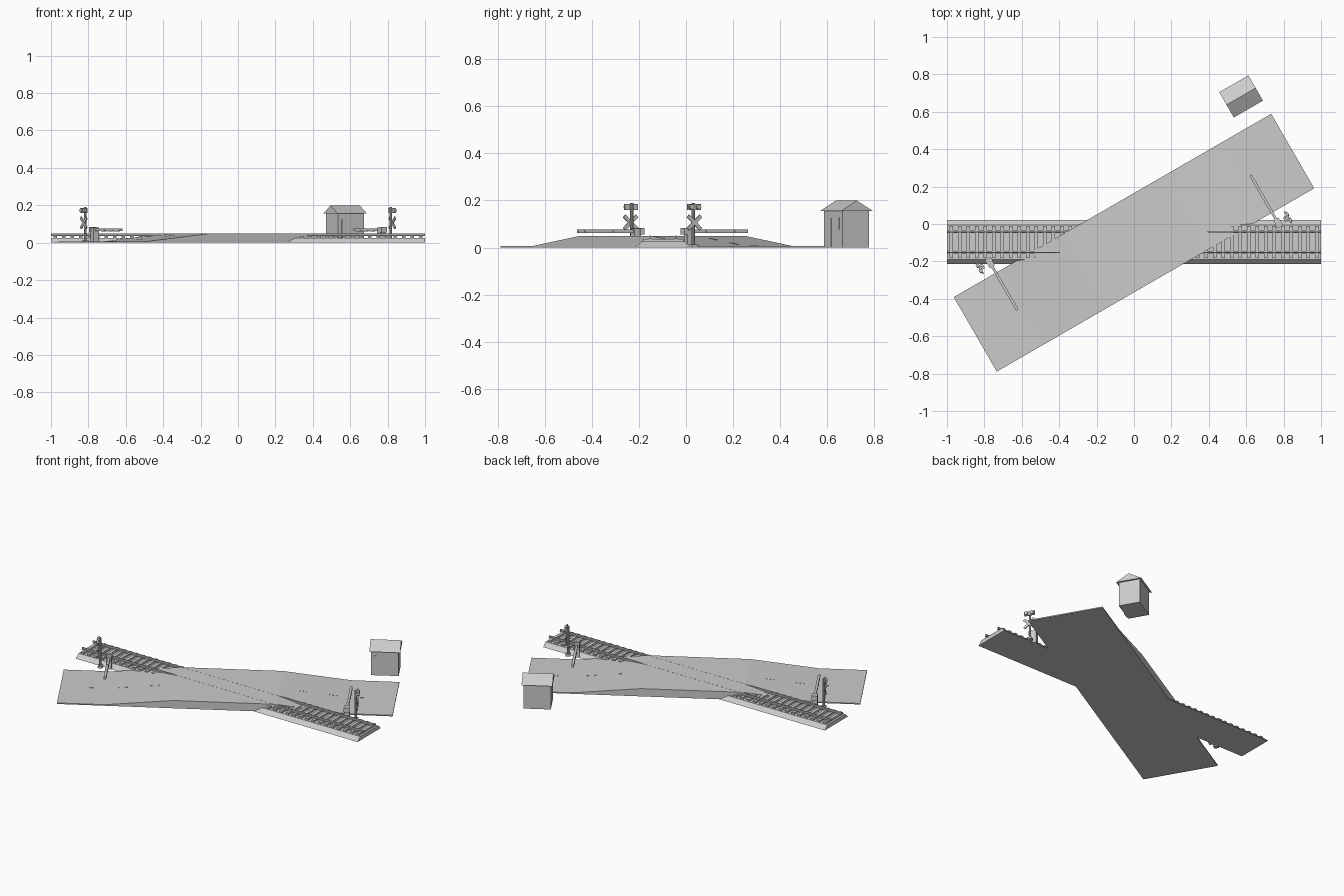
import bpy, bmesh, math
from mathutils import Matrix, Vector

if "Cube" in bpy.data.objects:
    bpy.data.objects.remove(bpy.data.objects["Cube"])

grey = bpy.data.materials.new("plain_grey")
grey.diffuse_color = (0.6, 0.6, 0.6, 1)
grey.use_nodes = True
grey.node_tree.nodes["Principled BSDF"].inputs["Base Color"].default_value = grey.diffuse_color

# Frames: track runs along x, road is turned 30 degrees around the same centre
TRACK = Matrix.Translation((0, -0.097, 0))
ROAD = Matrix.Translation((0, -0.1, 0)) @ Matrix.Rotation(math.radians(30), 4, 'Z')
FLIP = ROAD @ Matrix.Rotation(math.pi, 4, 'Z')


def finish(name, bm, frame):
    bmesh.ops.recalc_face_normals(bm, faces=bm.faces)
    me = bpy.data.meshes.new(name)
    bm.to_mesh(me)
    bm.free()
    me.materials.append(grey)
    ob = bpy.data.objects.new(name, me)
    ob.matrix_world = frame
    bpy.context.collection.objects.link(ob)
    return ob


def add_box(bm, lo, hi, turn=Matrix()):
    """Box between two corners, optionally turned about its centre."""
    lo, hi = Vector(lo), Vector(hi)
    m = Matrix.Translation((lo + hi) / 2) @ turn @ Matrix.Diagonal((*(hi - lo), 1))
    bmesh.ops.create_cube(bm, size=1, matrix=m)


def boxes(name, frame, *pairs):
    bm = bmesh.new()
    for lo, hi in pairs:
        add_box(bm, lo, hi)
    return finish(name, bm, frame)


def prism(name, frame, profile, axis, a, b):
    """Extrude a 2D profile (across, z) along x or y from a to b."""
    bm = bmesh.new()

    def put(p, t):
        return bm.verts.new((t, p[0], p[1]) if axis == 'x' else (p[0], t, p[1]))
    face = bm.faces.new([put(p, a) for p in profile])
    out = bmesh.ops.extrude_face_region(bm, geom=[face])['geom']
    step = (b - a, 0, 0) if axis == 'x' else (0, b - a, 0)
    bmesh.ops.translate(bm, vec=step, verts=[g for g in out if isinstance(g, bmesh.types.BMVert)])
    return finish(name, bm, frame)


# Road with a ramp on each side of the track
HALF, FLAT, RAMP, TOP, LOW = 0.98, 0.30, 0.70, 0.05, 0.007
prism("road", ROAD, [(-HALF, 0), (HALF, 0), (HALF, LOW), (RAMP, LOW), (FLAT, TOP),
                     (-FLAT, TOP), (-RAMP, LOW), (-HALF, LOW)], 'y', -0.23, 0.23)


def road_z(u):
    t = min(max((abs(u) - FLAT) / (RAMP - FLAT), 0), 1)
    return TOP + (LOW - TOP) * t


# Centre line dashes lying on the road
for side in (-1, 1):
    for i, u in enumerate((0.40, 0.58, 0.75)):
        a, b = side * u, side * (u + 0.06)
        za, zb = road_z(a), road_z(b)
        prism(f"road_dash_{'left' if side < 0 else 'right'}_{i + 1}", ROAD,
              [(a, za), (b, zb), (b, zb + 0.001), (a, za + 0.001)], 'y', -0.006, 0.006)

# Ballast bed
prism("ballast", TRACK, [(-0.118, 0), (0.118, 0), (0.092, 0.025), (-0.092, 0.025)], 'x', -1, 1)

# Sleepers
bm = bmesh.new()
N = 44
for i in range(N):
    x = -1 + (i + 0.5) * 2 / N
    add_box(bm, (x - 0.01, -0.086, 0.018), (x + 0.01, 0.086, 0.037))
finish("sleepers", bm, TRACK)

# Rails with foot, web and head
for side, name in ((-1, "rail_front"), (1, "rail_back")):
    c = side * 0.055
    half = [(0.006, 0.036), (0.006, 0.039), (0.0015, 0.040), (0.0015, 0.046),
            (0.0035, 0.047), (0.0035, 0.0505)]
    prism(name, TRACK, [(c + y, z) for y, z in half] + [(c - y, z) for y, z in reversed(half)],
          'x', -1, 1)

# Barrier and warning signal, repeated on the opposite corner
for frame, tag in ((ROAD, "left"), (FLIP, "right")):
    U, V = -0.72, 0.285
    boxes(f"barrier_post_{tag}", frame, ((U - 0.016, V - 0.016, 0), (U + 0.016, V + 0.016, 0.08)))
    boxes(f"barrier_arm_{tag}", frame, ((U - 0.007, 0, 0.062), (U + 0.007, V + 0.02, 0.076)))
    boxes(f"counterweight_{tag}", frame,
          ((U - 0.018, V + 0.012, 0.055), (U + 0.018, V + 0.032, 0.083)))
    boxes(f"arm_bands_{tag}", frame,
          *[((U - 0.0078, v, 0.0612), (U + 0.0078, v + 0.035, 0.0768)) for v in (0.03, 0.1, 0.17)])

    S, T = -0.772, 0.295
    bm = bmesh.new()
    bmesh.ops.create_cone(bm, cap_ends=True, segments=8, radius1=0.007, radius2=0.007,
                          depth=0.19, matrix=Matrix.Translation((S, T, 0.095)))
    add_box(bm, (S - 0.014, T - 0.014, 0), (S + 0.014, T + 0.014, 0.012))
    finish(f"signal_post_{tag}", bm, frame)

    # Crossed warning boards facing the traffic
    bm = bmesh.new()
    for k in (-1, 1):
        add_box(bm, (S - 0.013, T - 0.042, 0.098), (S - 0.007, T + 0.042, 0.114),
                Matrix.Rotation(k * math.radians(42), 4, 'X'))
    finish(f"crossed_boards_{tag}", bm, frame)

    # Twin lamps
    bm = bmesh.new()
    add_box(bm, (S - 0.012, T - 0.032, 0.16), (S - 0.004, T + 0.032, 0.186))
    for k in (-1, 1):
        m = Matrix.Translation((S - 0.014, T + k * 0.017, 0.173)) @ Matrix.Rotation(math.pi / 2, 4, 'Y')
        bmesh.ops.create_cone(bm, cap_ends=True, segments=12, radius1=0.011, radius2=0.011,
                              depth=0.014, matrix=m)
    finish(f"signal_lamps_{tag}", bm, frame)

# Keeper's hut beside the road
HUT = ROAD @ Matrix.Translation((0.887, 0.391, 0))
boxes("hut_walls", HUT, ((-0.08, -0.065, 0), (0.08, 0.065, 0.157)))
prism("hut_roof", HUT, [(-0.078, 0.155), (0.078, 0.155), (0, 0.2)], 'x', -0.09, 0.09)
boxes("hut_door", HUT, ((-0.06, -0.068, 0), (-0.015, -0.064, 0.125)))
boxes("hut_window", HUT, ((0.02, -0.068, 0.076), (0.055, -0.064, 0.128)))
